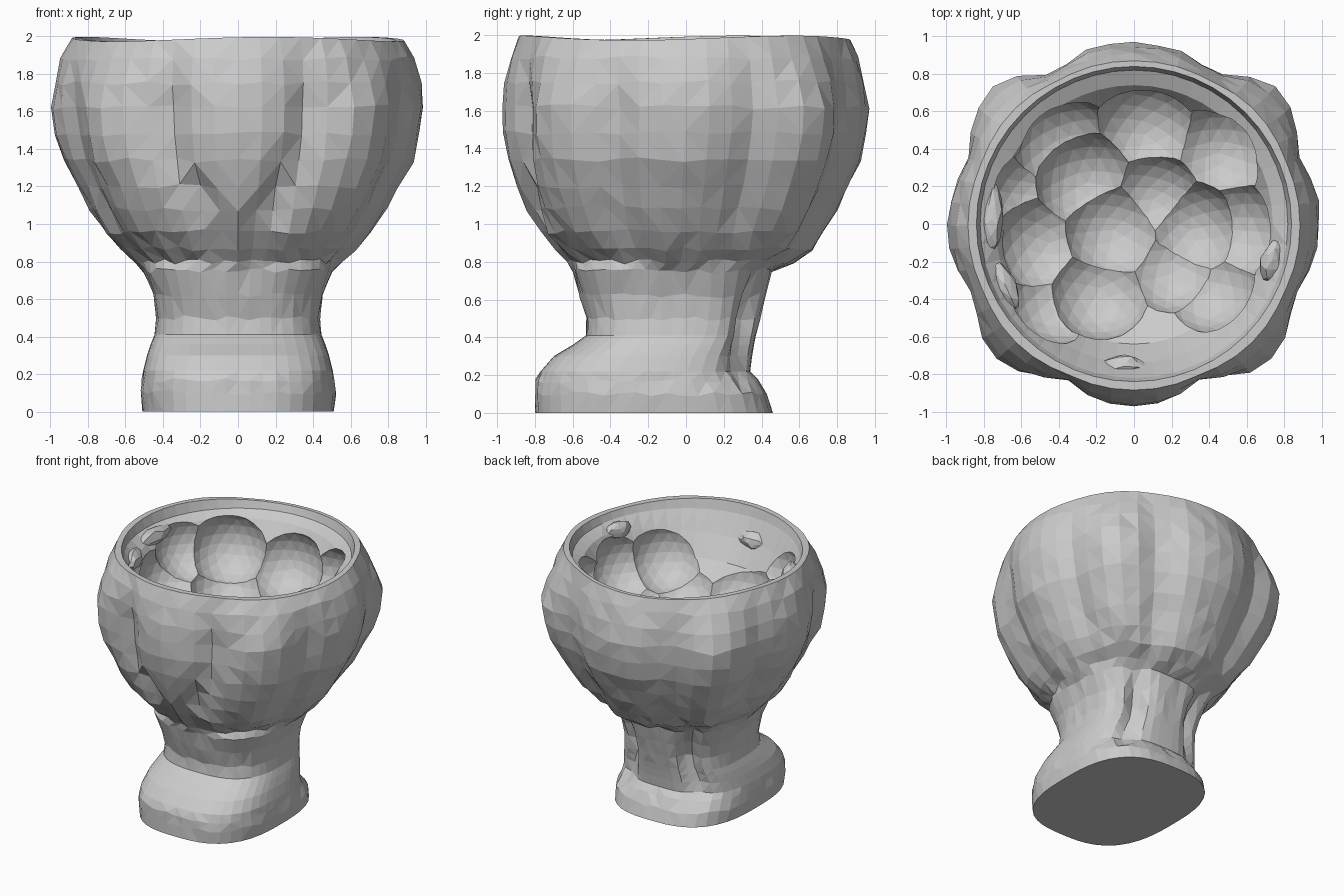
import bpy, bmesh, math, random
from mathutils import Matrix

if "Cube" in bpy.data.objects:
    bpy.data.objects.remove(bpy.data.objects["Cube"])

random.seed(4)
SEG = 48


def add_object(name, bm):
    bmesh.ops.recalc_face_normals(bm, faces=bm.faces)
    mesh = bpy.data.meshes.new(name)
    bm.to_mesh(mesh)
    bm.free()
    obj = bpy.data.objects.new(name, mesh)
    bpy.context.collection.objects.link(obj)
    return obj


def dent(angle, centre, width):
    return math.exp(-((angle - centre) / width) ** 2)


# Outer sections: height, half width, front y, back y
SECTIONS = [
    (0.00, .51, -.80, .46), (0.10, .52, -.80, .43), (0.17, .51, -.795, .38),
    (0.22, .505, -.77, .34), (0.30, .485, -.70, .35), (0.36, .465, -.60, .36),
    (0.41, .445, -.53, .37), (0.50, .435, -.525, .39), (0.62, .45, -.56, .42),
    (0.75, .50, -.60, .45), (0.80, .55, -.63, .57), (0.87, .63, -.70, .67),
    (0.96, .71, -.79, .73), (1.08, .79, -.85, .80), (1.20, .85, -.90, .86),
    (1.34, .93, -.945, .92), (1.48, .97, -.965, .955), (1.62, .99, -.97, .965),
    (1.75, .975, -.96, .945), (1.88, .94, -.93, .91), (1.985, .885, -.885, .87)]
# Bowl interior: radius, height
INNER = [(.84, 1.985), (.82, 1.92), (.74, 1.88), (.64, 1.72), (.45, 1.52)]

# Lumpy vessel: foot, stem, lobed bowl and interior in one skin
bm = bmesh.new()
rings = []
for z, hw, yf, yb in SECTIONS:
    ring = []
    lobe = max(0, min(1, (z - .72) / .3)) * max(.12, min(1, (2.02 - z) / .4))
    stem = max(0, 1 - abs(z - .5) / .42)
    front_groove = 23 - 14 * max(0, min(1, (1.4 - z) / .45))
    for i in range(SEG):
        a = 2 * math.pi * i / SEG
        deg = abs((math.degrees(a) + 180) % 360 - 180)   # 0 = front
        s, c = math.sin(a), -math.cos(a)
        p = 2.0 if z > .78 else 2.8
        k = (abs(s) ** p + abs(c) ** p) ** (-1 / p)
        g = 1.0
        for centre, depth in ((front_groove, .09), (66, .06), (112, .05), (152, .07)):
            g -= lobe * depth * dent(deg, centre, 8)
        g += lobe * (.045 * dent(deg, 46, 12) + .075 * dent(deg, 133, 14))
        g -= stem * .22 * dent(deg, 145, 9)               # rear stem folds
        smooth = z == 0 or .2 < z < .45
        if not smooth and z < 1.95:
            g += random.uniform(-.008, .008)
        zz = z + (0 if smooth or z > 1.9 else random.uniform(-.014, .014))
        if z > 1.9:
            zz += .012 * math.sin(3 * a + 1)
        y = (yf + yb) / 2 + (yb - yf) / 2 * c * k * g
        ring.append(bm.verts.new((hw * s * k * g, y, zz)))
    rings.append(ring)
for n, (r, z) in enumerate(INNER):
    ring = []
    for i in range(SEG):
        a = 2 * math.pi * i / SEG
        zz = z + (.012 * math.sin(3 * a + 1) if n == 0 else 0)
        if n in (2, 3):                                   # ledge drops at the front
            zz -= .12 * max(0, math.cos(a))
        ring.append(bm.verts.new((r * math.sin(a), -r * math.cos(a), zz)))
    rings.append(ring)
for lo, hi in zip(rings, rings[1:]):
    for i in range(SEG):
        j = (i + 1) % SEG
        bm.faces.new((lo[i], lo[j], hi[j], hi[i]))
bm.faces.new(rings[0])
bm.faces.new(rings[-1])
bmesh.ops.triangulate(bm, faces=[f for f in bm.faces if len(f.verts) == 4])
vessel = add_object("vessel", bm)

# Round scoops hollowed out of the bowl, lowest in the middle
SCOOPS = [(-.11, -.03, 1.50, .275), (-.25, .22, 1.57, .28), (.30, -.03, 1.53, .265),
          (.06, .48, 1.67, .29), (.45, .38, 1.69, .28), (-.36, .40, 1.72, .285),
          (-.18, -.34, 1.59, .28), (.20, -.20, 1.59, .28), (.52, -.03, 1.67, .28),
          (-.45, -.10, 1.67, .29), (.10, .13, 1.54, .26), (.38, -.30, 1.69, .28),
          (-.40, -.36, 1.76, .28), (-.52, .15, 1.78, .26)]
for n, (x, y, z, r) in enumerate(SCOOPS):
    bm = bmesh.new()
    bmesh.ops.create_icosphere(bm, subdivisions=3, radius=r,
                               matrix=Matrix.Translation((x, y, z)) @ Matrix.Rotation(n * .37 + .1, 4, 'Z'))
    cutter = add_object("scoop_cutter", bm)
    mod = vessel.modifiers.new("scoop", 'BOOLEAN')
    mod.operation, mod.solver, mod.object = 'DIFFERENCE', 'EXACT', cutter
    bpy.context.view_layer.objects.active = vessel
    bpy.ops.object.modifier_apply(modifier=mod.name)
    bpy.data.objects.remove(cutter)

# Broken crumbs clinging to the inner wall: angle, half width, height
CRUMBS = [(268, .18, 1.86), (295, .14, 1.84), (75, .12, 1.86), (-4, .12, 1.77)]
for n, (deg, w, h) in enumerate(CRUMBS):
    a = math.radians(deg)
    bm = bmesh.new()
    bmesh.ops.create_icosphere(bm, subdivisions=2, radius=1)
    for v in bm.verts:
        v.co *= random.uniform(.85, 1.1)
    bmesh.ops.scale(bm, vec=(w, .06, .07), verts=bm.verts)
    bmesh.ops.rotate(bm, matrix=Matrix.Rotation(a, 3, 'Z'), verts=bm.verts)
    bmesh.ops.translate(bm, vec=(.76 * math.sin(a), -.76 * math.cos(a), h), verts=bm.verts)
    add_object("crumb_%d" % n, bm)
